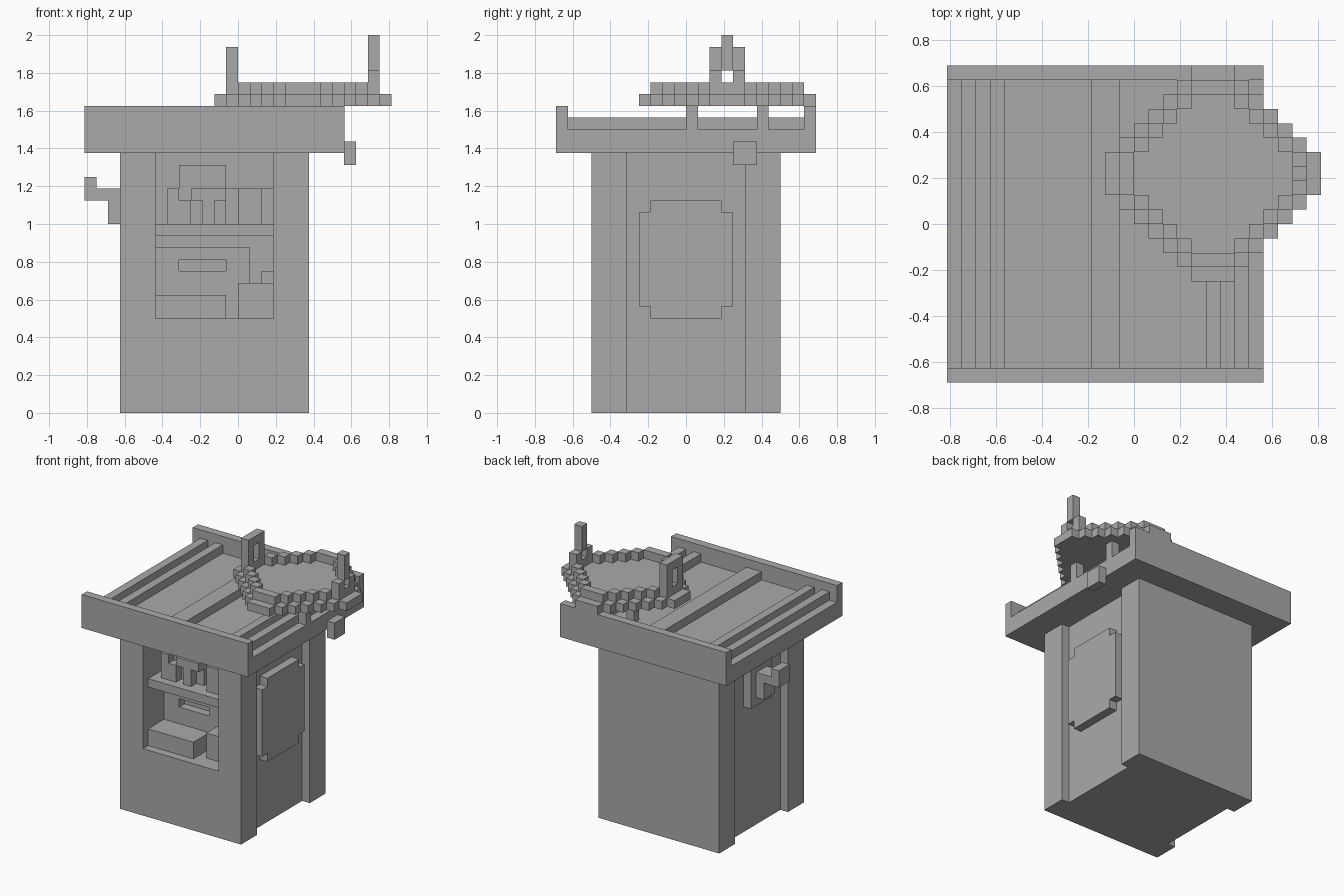
import bpy, bmesh
from mathutils import Vector

cube = bpy.data.objects.get("Cube")
if cube:
    bpy.data.objects.remove(cube, do_unlink=True)

U = 1 / 16  # one block

grey = bpy.data.materials.new("plain_grey")
grey.use_nodes = True
grey.diffuse_color = (0.4, 0.4, 0.4, 1)
grey.node_tree.nodes["Principled BSDF"].inputs["Base Color"].default_value = (0.4, 0.4, 0.4, 1)


def blocks(name, *boxes):
    """One object made of boxes, each (x0, x1, y0, y1, z0, z1) in blocks."""
    bm = bmesh.new()
    for b in boxes:
        lo, hi = Vector(b[0::2]), Vector(b[1::2])
        verts = bmesh.ops.create_cube(bm, size=1)["verts"]
        for v in verts:
            v.co = [(lo[i] + hi[i]) / 2 + v.co[i] * (hi[i] - lo[i]) for i in range(3)]
            v.co *= U
    mesh = bpy.data.meshes.new(name)
    bm.to_mesh(mesh)
    bm.free()
    mesh.materials.append(grey)
    obj = bpy.data.objects.new(name, mesh)
    bpy.context.collection.objects.link(obj)
    return obj


# Booth walls, with an open serving window at the front
blocks("booth_base", (-9, 5, -8, 8, 0, 8))
blocks("booth_back", (-9, 5, -3, 8, 8, 22))
blocks("window_jambs", (-9, -7, -8, -3, 8, 22), (3, 5, -8, -3, 8, 22))
blocks("corner_pillars", *[(x, x + 1, y, y + 3, 0, 22) for x in (-10, 5) for y in (-8, 5)])

# Board on the left wall, with notched corners
blocks("wall_board", (5, 6, -4, 4, 9, 17), (5, 6, -3, 3, 8, 9), (5, 6, -3, 3, 17, 18))

# Plate and lever on the other wall
blocks("lever_plate", (-10, -9, -2, 2, 15, 20))
blocks("lever", (-11, -10, -1, 1, 16, 19), (-13, -11, -1, 1, 18, 19), (-13, -12, -1, 1, 19, 20))

# Inside the window: shelf, slotted back panel and counter boxes
blocks("shelf", (-7, 3, -7, -3, 15, 16))
blocks("slotted_panel", (-7, 1, -4, -3, 8, 12), (-7, 1, -4, -3, 13, 14),
       (-7, -5, -4, -3, 12, 13), (-1, 1, -4, -3, 12, 13))
blocks("counter_box", (-7, -1, -7, -4, 8, 10))
blocks("counter_bin", (0, 3, -6, -3, 8, 11), (2, 3, -5, -3, 11, 12))

# Machine and canisters on the shelf
blocks("machine", (-5, -1, -5, -3, 16, 21), (-4, -1, -6, -5, 18, 19), (-3, -2, -6, -5, 16, 18))
blocks("machine_side", (-6, -4, -6, -3, 16, 18), (-6, -5, -6, -3, 18, 19))
blocks("canisters", (-1, 0, -4, -3, 16, 19), (0, 2, -6, -3, 16, 19), (2, 3, -5, -3, 16, 19))

# Roof slab, front and back boards, and ridges
blocks("roof_slab", (-13, 9, -10, 10, 22, 24))
blocks("roof_boards", (-13, 9, -11, -10, 22, 26), (-13, 9, 10, 11, 22, 26))
ridges = [(-12, -11), (-10, -9), (-3, -1), (5, 6), (7, 8)]
blocks("roof_ridges", *[(a, b, -10, 10, 24, 25) for a, b in ridges])
blocks("roof_lamp", (9, 10, 4, 6, 21, 23))

# Stepped dish on the roof: floor in rows, raised rim of single blocks
cx, cy = 5, 3
floor_rows = []
for dy in range(-7, 8):
    w = min(7, 8 - abs(dy))
    floor_rows.append((cx - w, cx + w + 1, cy + dy, cy + dy + 1, 26, 27))
blocks("dish_floor", *floor_rows)

rim = []
for dx in range(-6, 7):
    for dy in range(-6, 7):
        a, b = abs(dx), abs(dy)
        if a + b == 7 or (a + b == 6 and max(a, b) == 6):
            rim.append((cx + dx, cx + dx + 1, cy + dy, cy + dy + 1, 27, 28))
blocks("dish_rim", *rim)
blocks("dish_legs", *[(x, x + 1, y, y + 1, 24, 26) for x in (2, 8) for y in (0, 6)])

# Loop and antenna standing on the rim
blocks("rim_loop", (-1, 0, 2, 3, 28, 31), (-1, 0, 4, 5, 28, 31), (-1, 0, 3, 4, 30, 31))
blocks("rim_antenna", (11, 12, 2, 3, 28, 29), (11, 12, 4, 5, 28, 29), (11, 12, 3, 4, 29, 32))
